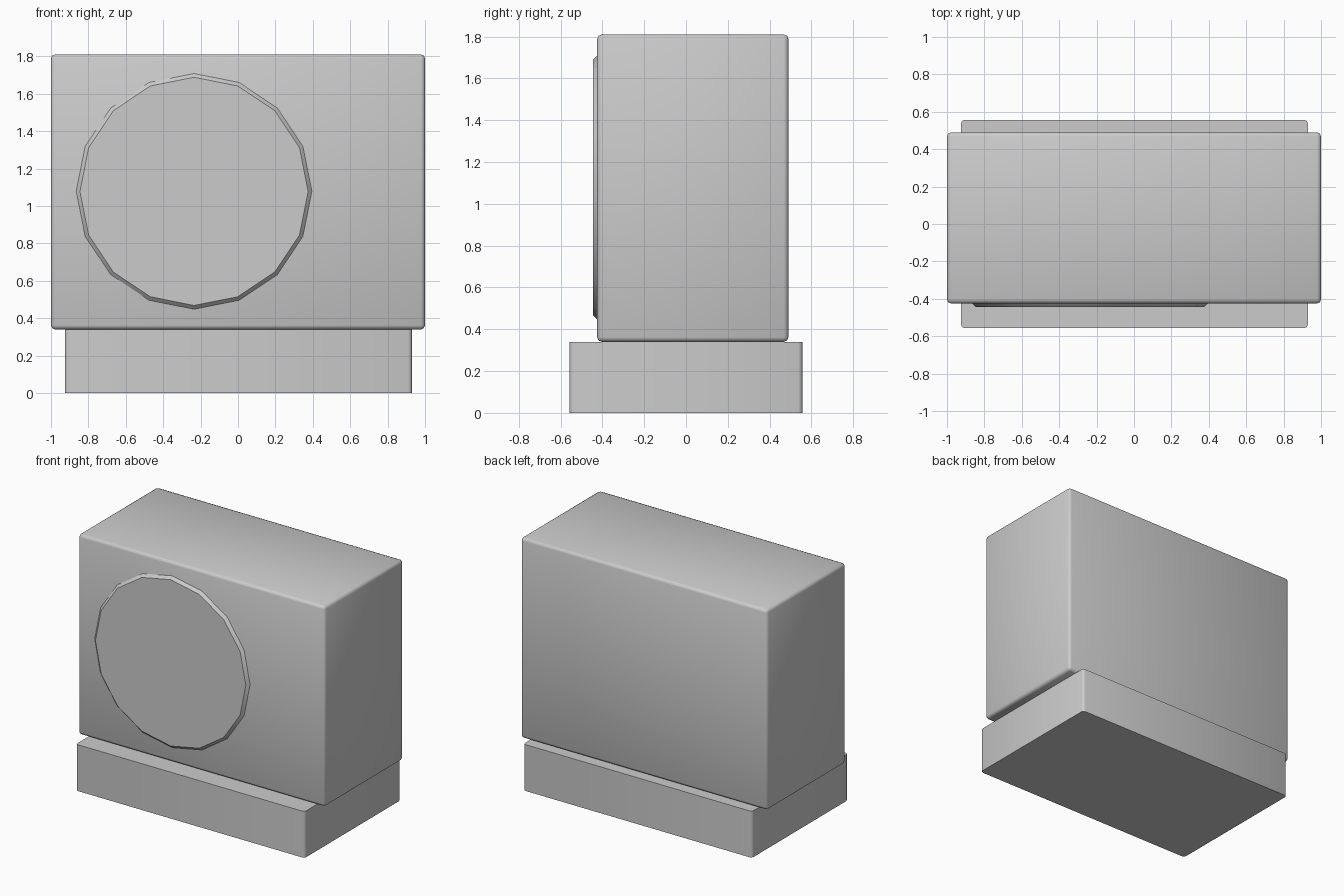
import bpy, bmesh, math
from mathutils import Matrix, Vector

default = bpy.data.objects.get("Cube")
if default:
    bpy.data.objects.remove(default, do_unlink=True)

grey = bpy.data.materials.new("light grey")
grey.use_nodes = True
colour = (0.6, 0.6, 0.6, 1)
grey.diffuse_color = colour
grey.node_tree.nodes["Principled BSDF"].inputs["Base Color"].default_value = colour


def finish(name, bm, angle):
    bmesh.ops.recalc_face_normals(bm, faces=bm.faces)
    mesh = bpy.data.meshes.new(name)
    bm.to_mesh(mesh)
    bm.free()
    mesh.materials.append(grey)
    obj = bpy.data.objects.new(name, mesh)
    bpy.context.collection.objects.link(obj)
    bpy.ops.object.select_all(action='DESELECT')
    obj.select_set(True)
    bpy.context.view_layer.objects.active = obj
    bpy.ops.object.shade_smooth_by_angle(angle=math.radians(angle))
    return obj


def bevelled_box(name, low, high, width, upright_only=False):
    low, high = Vector(low), Vector(high)
    bm = bmesh.new()
    bmesh.ops.create_cube(bm, size=1)
    bmesh.ops.scale(bm, vec=high - low, verts=bm.verts)
    bmesh.ops.translate(bm, vec=(low + high) / 2, verts=bm.verts)
    edges = [e for e in bm.edges if not upright_only
             or abs(e.verts[0].co.z - e.verts[1].co.z) > 0.1]
    bmesh.ops.bevel(bm, geom=edges, offset=width, segments=2,
                    profile=0.5, affect='EDGES')
    return finish(name, bm, 50)


# Plinth and the casing standing on it
bevelled_box("base", (-0.925, -0.557, 0), (0.93, 0.557, 0.34), 0.02, True)
bevelled_box("casing", (-1, -0.425, 0.34), (1, 0.49, 1.81), 0.022)

# Raised sixteen-sided dial with a sloping rim
bm = bmesh.new()
bmesh.ops.create_cone(bm, cap_ends=True, segments=16,
                      radius1=0.65, radius2=0.61, depth=0.04)
bmesh.ops.transform(bm, verts=bm.verts,
                    matrix=Matrix.Translation((-0.235, -0.425, 1.078))
                    @ Matrix.Rotation(math.radians(90), 4, 'X'))
finish("front_dial", bm, 20)
